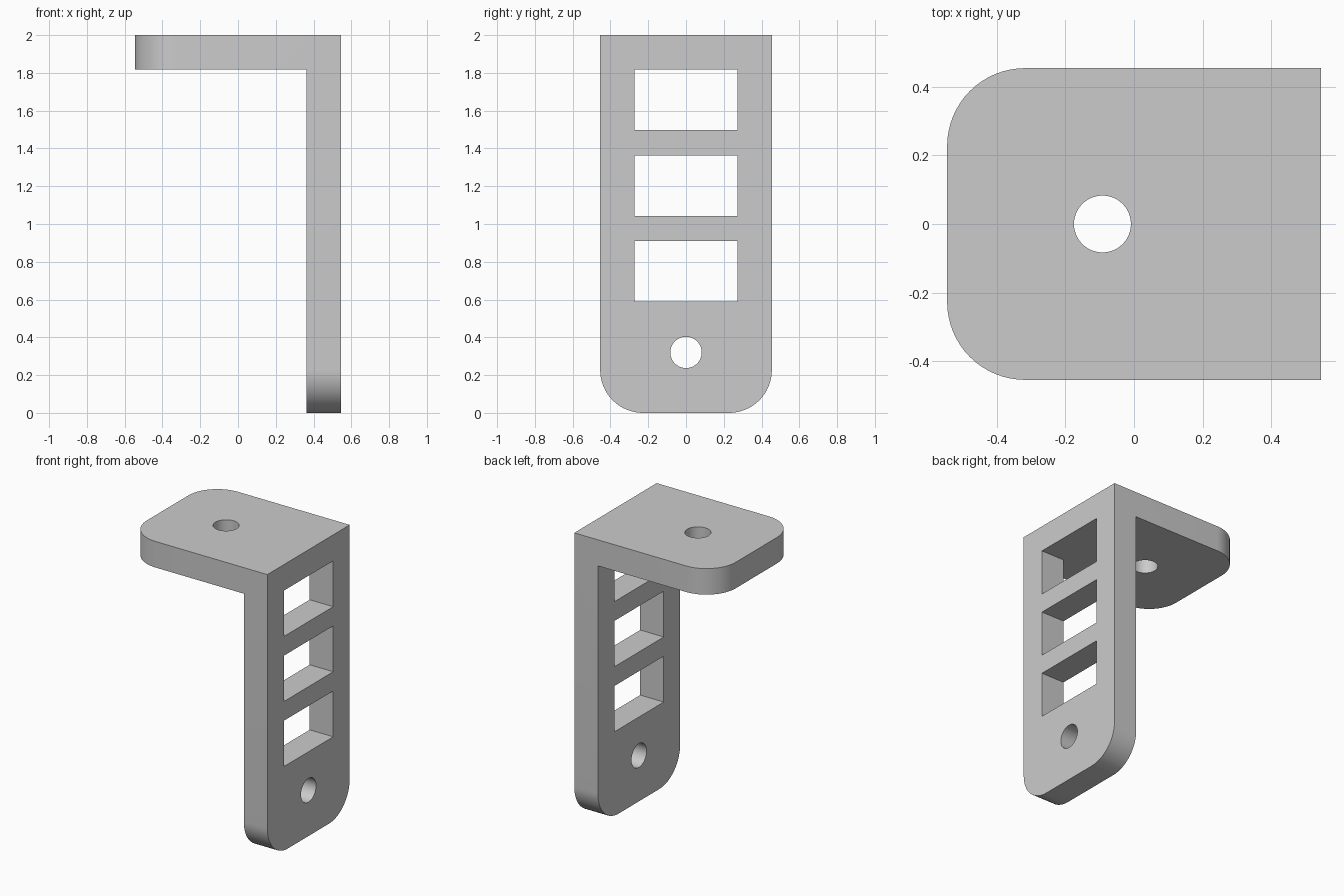
import bpy
import bmesh
from math import pi
from mathutils import Matrix, Vector

cube = bpy.data.objects.get("Cube")
if cube:
    bpy.data.objects.remove(cube, do_unlink=True)

HALF_X, HALF_Y, HEIGHT = 0.545, 0.4545, 2.0
THICK, RADIUS, HOLE = 0.182, 0.227, 0.083

grey = bpy.data.materials.new("plain grey")
grey.use_nodes = True
colour = (0.6, 0.6, 0.6, 1)
grey.diffuse_color = colour
grey.node_tree.nodes["Principled BSDF"].inputs["Base Color"].default_value = colour


def add_object(name, bm):
    bmesh.ops.recalc_face_normals(bm, faces=bm.faces)
    mesh = bpy.data.meshes.new(name)
    bm.to_mesh(mesh)
    bm.free()
    mesh.materials.append(grey)
    obj = bpy.data.objects.new(name, mesh)
    bpy.context.collection.objects.link(obj)
    return obj


# L-shaped bracket: side profile extruded across the depth
inner, under = HALF_X - THICK, HEIGHT - THICK
profile = [(HALF_X, 0), (HALF_X, HEIGHT), (-HALF_X, HEIGHT),
           (-HALF_X, under), (inner, under), (inner, 0)]
bm = bmesh.new()
face = bm.faces.new([bm.verts.new((x, -HALF_Y, z)) for x, z in profile])
extruded = bmesh.ops.extrude_face_region(bm, geom=[face])["geom"]
bmesh.ops.translate(bm, vec=(0, 2 * HALF_Y, 0),
                    verts=[v for v in extruded if isinstance(v, bmesh.types.BMVert)])


# Rounded corners at the free end of each arm
def is_corner(edge):
    a, b = (v.co for v in edge.verts)
    if abs(a.y - b.y) > 0.01:
        return False
    shelf_end = max(a.x, b.x) < -HALF_X + 0.01
    foot_end = max(a.z, b.z) < 0.01
    return shelf_end or foot_end


bmesh.ops.bevel(bm, geom=[e for e in bm.edges if is_corner(e)], offset=RADIUS,
                segments=16, profile=0.5, affect='EDGES')
bracket = add_object("bracket", bm)

# Cutters: three windows and a screw hole in the upright, one hole in the shelf
cutters = bmesh.new()
upright_x = HALF_X - THICK / 2
for i in range(3):
    place = Matrix.Translation((upright_x, 0, 0.749 + i * 0.4545))
    bmesh.ops.create_cube(cutters, size=1,
                          matrix=place @ Matrix.Diagonal((0.3, 0.545, 0.32, 1)))
for centre, turn in [((upright_x, 0, 0.32), pi / 2),
                     ((-0.092, 0, HEIGHT - THICK / 2), 0)]:
    bmesh.ops.create_cone(cutters, cap_ends=True, segments=48, radius1=HOLE,
                          radius2=HOLE, depth=0.3,
                          matrix=Matrix.Translation(Vector(centre))
                          @ Matrix.Rotation(turn, 4, 'Y'))
cutter = add_object("opening_cutters", cutters)
cutter.hide_render = True
cutter.hide_set(True)

cut = bracket.modifiers.new("openings", 'BOOLEAN')
cut.operation = 'DIFFERENCE'
cut.solver = 'EXACT'
cut.object = cutter

# Bake the openings and shade the curved walls smooth
bpy.context.view_layer.objects.active = bracket
bracket.select_set(True)
bpy.ops.object.modifier_apply(modifier=cut.name)
bpy.data.objects.remove(cutter, do_unlink=True)
bpy.ops.object.shade_smooth_by_angle()
